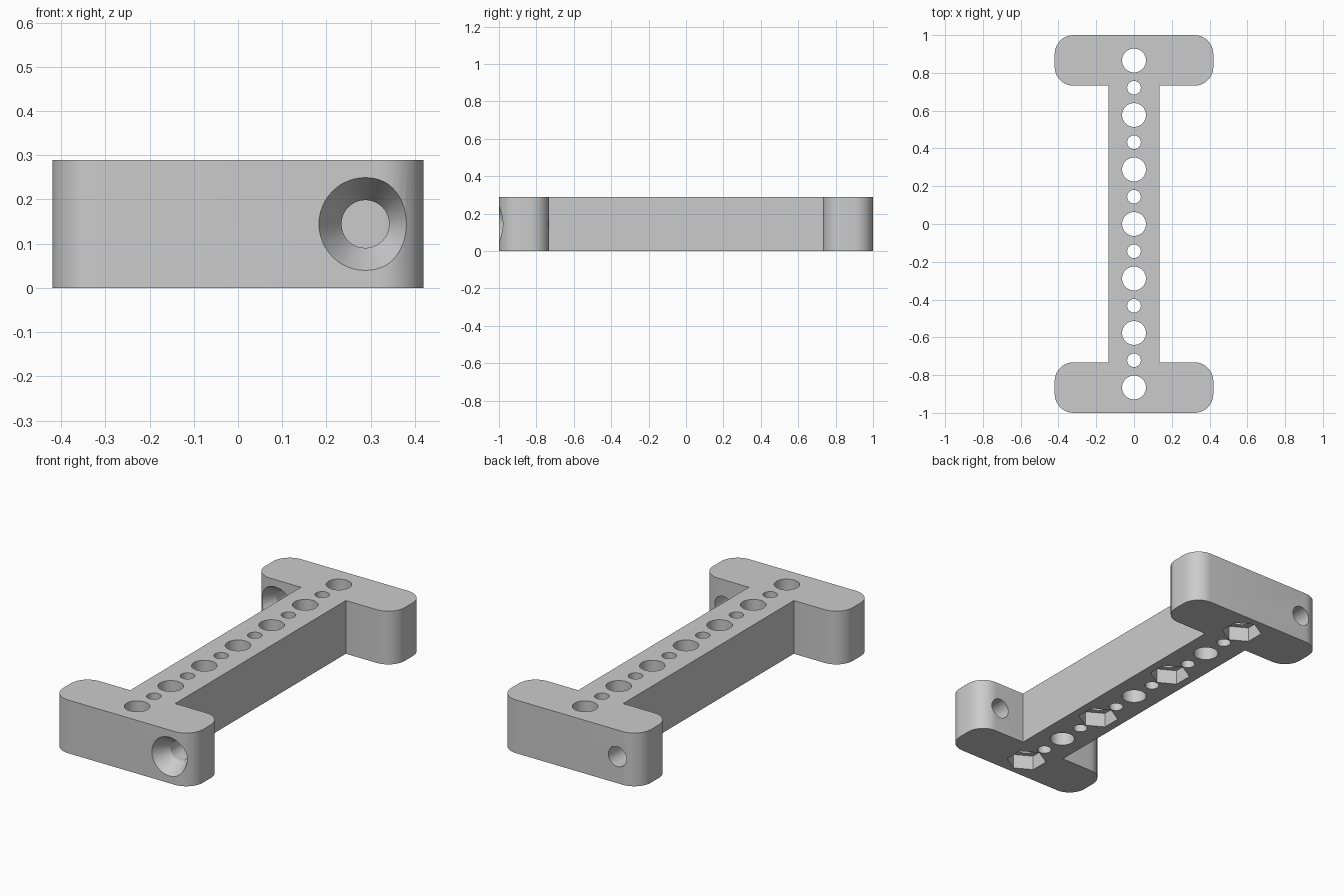
import bpy
import bmesh
from math import cos, sin, pi, radians
from mathutils import Matrix, Vector

if "Cube" in bpy.data.objects:
    bpy.data.objects.remove(bpy.data.objects["Cube"], do_unlink=True)

HEIGHT = 0.289
HALF_W, HALF_L = 0.42, 1.0     # flange half width, overall half length
WEB, INNER = 0.135, 0.732      # web half width, inner face of the flanges
CORNER = 0.1                   # flange corner radius
PITCH = 0.2885                 # spacing of the large holes
SIDE_X = 0.288                 # offset of the screw holes in the flanges

grey = bpy.data.materials.new("plain grey")
grey.use_nodes = True
grey.diffuse_color = (0.6, 0.6, 0.6, 1)
grey.node_tree.nodes["Principled BSDF"].inputs["Base Color"].default_value = (0.6, 0.6, 0.6, 1)


def add_object(name, bm):
    bmesh.ops.recalc_face_normals(bm, faces=bm.faces)
    mesh = bpy.data.meshes.new(name)
    bm.to_mesh(mesh)
    bm.free()
    mesh.materials.append(grey)
    obj = bpy.data.objects.new(name, mesh)
    bpy.context.collection.objects.link(obj)
    return obj


def arc(cx, cy, start, steps=10):
    """Quarter circle of the corner radius, counterclockwise from start."""
    angles = [start + pi / 2 * i / steps for i in range(steps + 1)]
    return [(cx + CORNER * cos(a), cy + CORNER * sin(a)) for a in angles]


def cutter(name, r1, r2, start, end, sides=48, turn=0.0):
    """Tapered round or many-sided cutter running from start to end."""
    start, end = Vector(start), Vector(end)
    axis = end - start
    place = (Matrix.Translation((start + end) / 2)
             @ axis.to_track_quat("Z", "Y").to_matrix().to_4x4()
             @ Matrix.Rotation(turn, 4, "Z"))
    bm = bmesh.new()
    bmesh.ops.create_cone(bm, cap_ends=True, segments=sides, radius1=r1,
                          radius2=r2, depth=axis.length, matrix=place)
    obj = add_object(name, bm)
    obj.hide_render = True
    return obj


# I-shaped body: half of the outline, then the same half turned around
cx, outer, inner = HALF_W - CORNER, HALF_L - CORNER, INNER + CORNER
half = [(WEB, INNER)]
half += arc(cx, inner, -pi / 2) + arc(cx, outer, 0)
half += arc(-cx, outer, pi / 2) + arc(-cx, inner, pi)
half += [(-WEB, INNER)]
outline = half + [(-x, -y) for x, y in half]

bm = bmesh.new()
base = bm.faces.new([bm.verts.new((x, y, 0)) for x, y in outline])
top = bmesh.ops.extrude_face_region(bm, geom=[base])
bmesh.ops.translate(bm, vec=(0, 0, HEIGHT),
                    verts=[v for v in top["geom"] if isinstance(v, bmesh.types.BMVert)])
bracket = add_object("bracket", bm)

cutters = []

# Row of alternating large and small holes down the web
for i in range(-6, 7):
    y = i * PITCH / 2
    radius = 0.063 if i % 2 == 0 else 0.036
    cutters.append(cutter("web_hole_cutter", radius, radius,
                          (0, y, -0.1), (0, y, HEIGHT + 0.1)))

# Hexagonal nut pockets underneath every other large hole
for i in (-3, -1, 1, 3):
    y = i * PITCH
    cutters.append(cutter("nut_pocket_cutter", 0.102, 0.102,
                          (0, y, -0.05), (0, y, 0.08), sides=6))

# Countersunk screw holes, one through each flange, entered from the front
Z = HEIGHT / 2
BORE, SINK, DEPTH, EXTRA = 0.054, 0.105, 0.087, 0.01
flare = SINK + EXTRA * (SINK - BORE) / DEPTH
for x, face in ((SIDE_X, -HALF_L), (-SIDE_X, INNER)):
    cutters.append(cutter("bore_cutter", BORE, BORE,
                          (x, face + DEPTH / 2, Z), (x, face + 0.3, Z)))
    cutters.append(cutter("countersink_cutter", flare, BORE,
                          (x, face - EXTRA, Z), (x, face + DEPTH, Z)))

for c in cutters:
    mod = bracket.modifiers.new(c.name, "BOOLEAN")
    mod.operation = "DIFFERENCE"
    mod.solver = "EXACT"
    mod.object = c

# Bake the cuts and remove the cutters
bpy.context.view_layer.update()
graph = bpy.context.evaluated_depsgraph_get()
cut_mesh = bpy.data.meshes.new_from_object(bracket.evaluated_get(graph))
bracket.modifiers.clear()
bracket.data = cut_mesh
cut_mesh.materials.clear()
cut_mesh.materials.append(grey)
for p in cut_mesh.polygons:
    p.material_index = 0
for c in cutters:
    bpy.data.objects.remove(c, do_unlink=True)

bpy.ops.object.select_all(action="DESELECT")
bracket.select_set(True)
bpy.context.view_layer.objects.active = bracket
bpy.ops.object.shade_smooth_by_angle(angle=radians(25))
